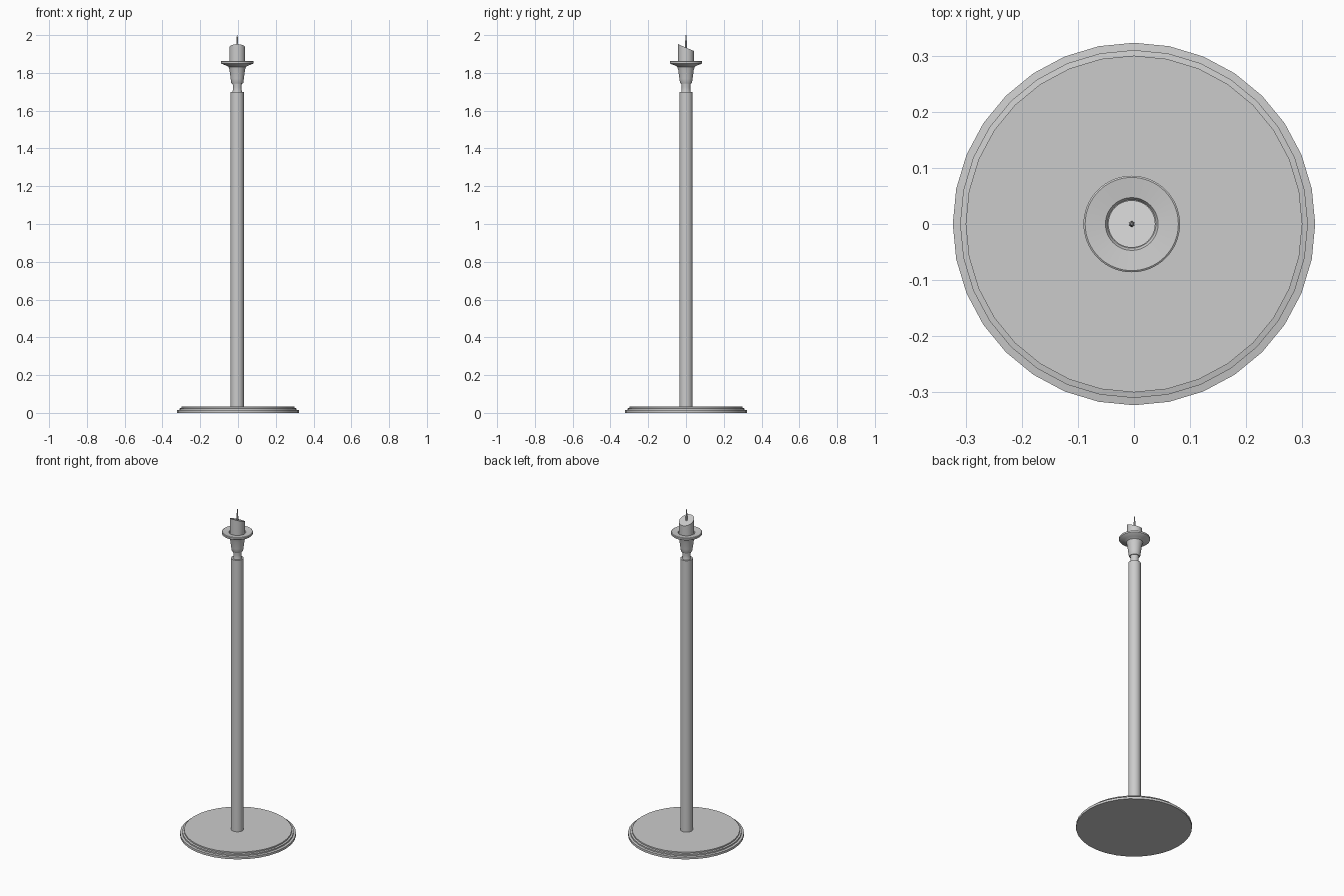
import bpy, math

if "Cube" in bpy.data.objects:
    bpy.data.objects.remove(bpy.data.objects["Cube"])

CX = -0.004  # stem axis sits a touch left of the base centre


def lathe(name, profile, segs, cx=0.0, shear=None):
    """Revolve (radius, z) points; shear(y, z) may tilt the top ring."""
    verts, faces = [], []
    for r, z in profile:
        for i in range(segs):
            a = 2 * math.pi * i / segs
            x, y = r * math.cos(a), r * math.sin(a)
            verts.append((cx + x, y, shear(y, z) if shear else z))
    n = len(profile)
    for k in range(n - 1):
        for i in range(segs):
            j = (i + 1) % segs
            faces.append((k * segs + i, k * segs + j, (k + 1) * segs + j, (k + 1) * segs + i))
    faces.append(tuple(reversed(range(segs))))
    faces.append(tuple(range((n - 1) * segs, n * segs)))
    mesh = bpy.data.meshes.new(name)
    mesh.from_pydata(verts, [], faces)
    ob = bpy.data.objects.new(name, mesh)
    bpy.context.collection.objects.link(ob)
    bpy.ops.object.select_all(action='DESELECT')
    bpy.context.view_layer.objects.active = ob
    ob.select_set(True)
    bpy.ops.object.shade_smooth_by_angle(angle=math.radians(30))
    return ob


# Stepped round foot
lathe("base", [(0.323, 0.0), (0.323, 0.014), (0.31, 0.016), (0.31, 0.024),
               (0.30, 0.026), (0.30, 0.034)], 32)

# Tall pole
lathe("pole", [(0.035, 0.03), (0.035, 1.70)], 32, CX)

# Narrow waisted neck
lathe("neck", [(0.026, 1.695), (0.023, 1.71), (0.0225, 1.725), (0.025, 1.75)], 32, CX)

# Candle cup flaring into the drip dish
lathe("cup_and_dish", [(0.029, 1.743), (0.032, 1.748), (0.035, 1.77), (0.041, 1.815),
                       (0.046, 1.832), (0.060, 1.840), (0.083, 1.848), (0.086, 1.851),
                       (0.086, 1.861), (0.083, 1.863), (0.047, 1.859), (0.043, 1.852)], 64, CX)

# Candle with a slanted, melted top
lathe("candle", [(0.042, 1.845), (0.042, 1.934)], 48, CX,
      lambda y, z: z - 0.43 * y if z > 1.9 else z)

# Wick
lathe("wick", [(0.0055, 1.925), (0.0045, 1.965), (0.002, 2.0)], 12, CX)
